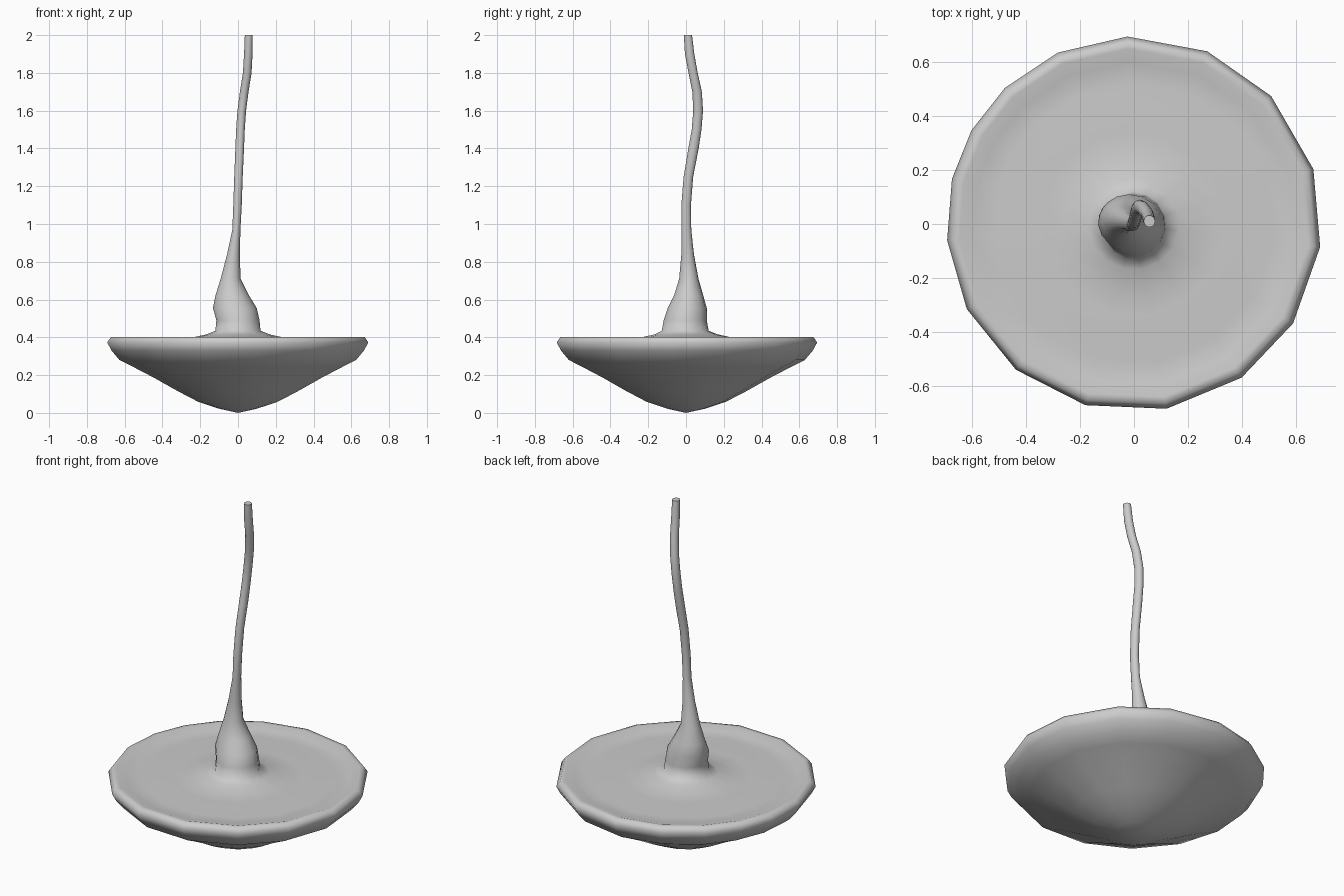
import bpy, bmesh
from math import radians, cos, sin

# Uneven 16-sided rim: direction of each facet corner in degrees
ANGLES = [-175, -153, -129, -105, -80, -55, -32, -7,
          17, 43, 67, 92, 114, 133.5, 150, 166]

# Bowl profile (radius, z): underside, rim, then the rippled top surface
DISC = [(0.1, 0.022), (0.21, 0.058), (0.32, 0.115), (0.45, 0.188),
        (0.56, 0.245), (0.63, 0.28), (0.672, 0.33), (0.695, 0.373),
        (0.675, 0.402), (0.65, 0.403), (0.6, 0.388), (0.52, 0.386),
        (0.42, 0.393), (0.34, 0.39), (0.26, 0.396), (0.17, 0.415)]

# Wavy stem sections (z, x min, x max, y min, y max)
STEM = [(0.435, -0.12, 0.12, -0.13, 0.12), (0.49, -0.115, 0.115, -0.12, 0.11),
        (0.555, -0.133, 0.1, -0.098, 0.11), (0.62, -0.12, 0.06, -0.065, 0.092),
        (0.71, -0.092, 0.014, -0.037, 0.066), (0.84, -0.058, 0.01, -0.025, 0.042),
        (0.97, -0.03, 0.013, -0.025, 0.028), (1.1, -0.025, 0.02, -0.025, 0.026),
        (1.25, -0.02, 0.025, -0.013, 0.038), (1.4, -0.014, 0.032, 0.012, 0.067),
        (1.5, -0.01, 0.036, 0.03, 0.082), (1.6, -0.003, 0.043, 0.038, 0.09),
        (1.7, 0.01, 0.056, 0.033, 0.084), (1.8, 0.026, 0.072, 0.013, 0.062),
        (1.9, 0.032, 0.077, -0.006, 0.044), (2.0, 0.036, 0.078, -0.012, 0.032)]

bm = bmesh.new()


def ring(cx, cy, z, rx, ry):
    return [bm.verts.new((cx + rx * cos(radians(a)), cy + ry * sin(radians(a)), z))
            for a in ANGLES]


rings = [ring(0, 0, z, r, r) for r, z in DISC]
rings += [ring((x0 + x1) / 2, (y0 + y1) / 2, z, (x1 - x0) / 2, (y1 - y0) / 2)
          for z, x0, x1, y0, y1 in STEM]

# Skin the rings from the bottom tip to the flat stem end
n = len(ANGLES)
tip = bm.verts.new((0, 0, 0.0))
for i in range(n):
    j = (i + 1) % n
    bm.faces.new((tip, rings[0][j], rings[0][i]))
    for a, b in zip(rings, rings[1:]):
        bm.faces.new((a[i], a[j], b[j], b[i]))
bm.faces.new(rings[-1])
bmesh.ops.recalc_face_normals(bm, faces=bm.faces)

mesh = bpy.data.meshes.new("spinning_top")
bm.to_mesh(mesh)
bm.free()
top = bpy.data.objects.new("spinning_top", mesh)
bpy.context.collection.objects.link(top)

# Smooth surface with a crisp stem end
bpy.context.view_layer.objects.active = top
top.select_set(True)
bpy.ops.object.shade_smooth_by_angle(angle=radians(70))
